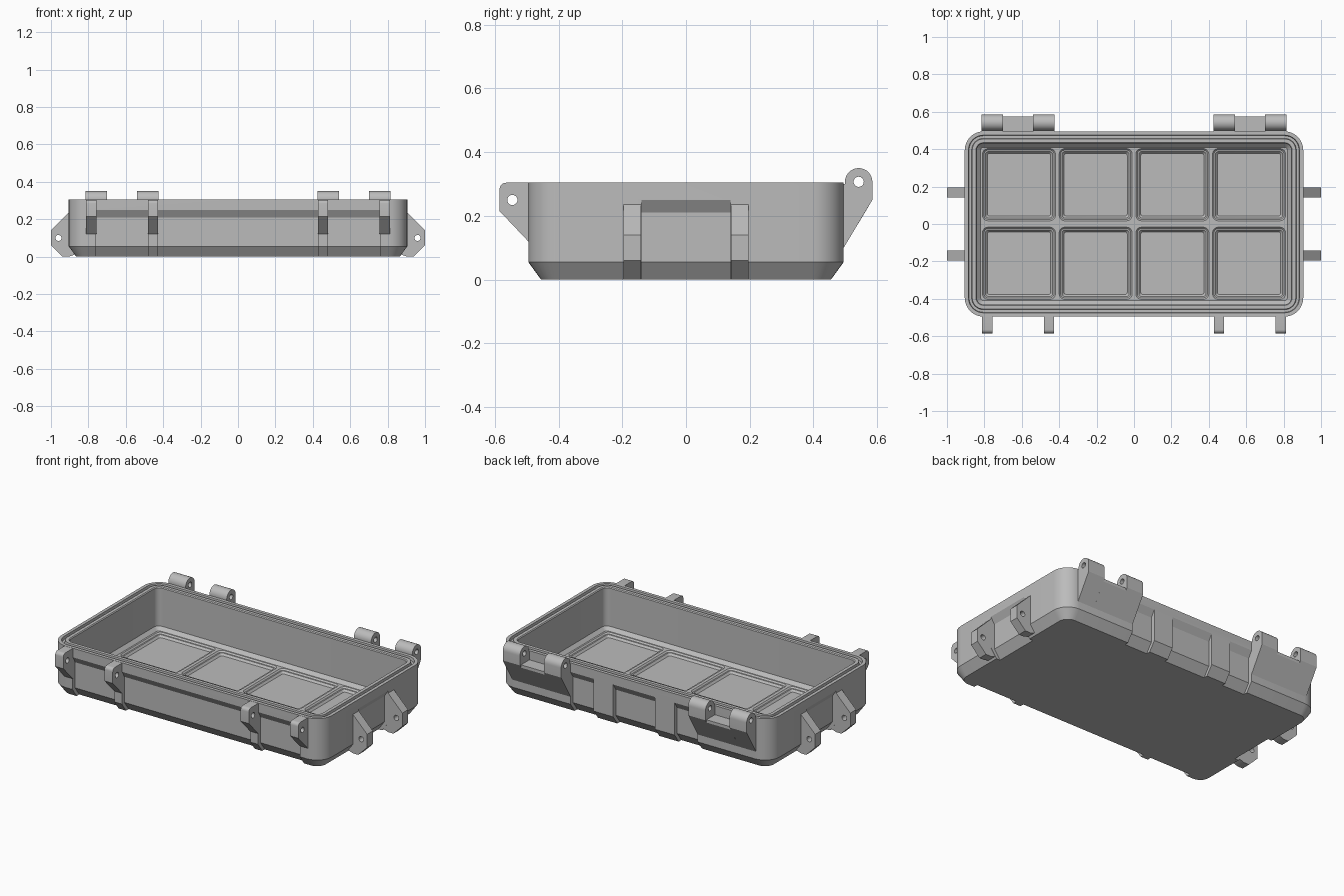
import bpy
import bmesh
from math import cos, sin, pi, radians
from mathutils import Matrix

if "Cube" in bpy.data.objects:
    bpy.data.objects.remove(bpy.data.objects["Cube"])

HALF_X, HALF_Y, TOP = 0.905, 0.495, 0.305
FRONT, BACK, LEFT, RIGHT = 0, pi, pi / 2, -pi / 2

grey = bpy.data.materials.new("mid_grey")
grey.use_nodes = True
color = (0.5, 0.5, 0.5, 1)
grey.diffuse_color = color
grey.node_tree.nodes["Principled BSDF"].inputs["Base Color"].default_value = color


def finish(name, bm, matrix=Matrix()):
    bmesh.ops.recalc_face_normals(bm, faces=bm.faces)
    mesh = bpy.data.meshes.new(name)
    bm.to_mesh(mesh)
    bm.free()
    mesh.transform(matrix)
    mesh.materials.append(grey)
    ob = bpy.data.objects.new(name, mesh)
    bpy.context.collection.objects.link(ob)
    return ob


def loft(name, hx, hy, radius, rings, center=(0, 0)):
    """Closed solid through rounded rectangles given as (inset, z)."""
    bm = bmesh.new()
    loops = []
    for inset, z in rings:
        r = max(radius - inset, 0.012)
        loop = []
        for i, (sx, sy) in enumerate([(1, 1), (-1, 1), (-1, -1), (1, -1)]):
            cx, cy = sx * (hx - inset - r), sy * (hy - inset - r)
            for k in range(9):
                a = (i + k / 8) * pi / 2
                loop.append(bm.verts.new((center[0] + cx + r * cos(a),
                                          center[1] + cy + r * sin(a), z)))
        loops.append(loop)
    for a, b in zip(loops, loops[1:]):
        for i in range(len(a)):
            j = (i + 1) % len(a)
            bm.faces.new((a[i], a[j], b[j], b[i]))
    bm.faces.new(loops[0])
    bm.faces.new(loops[-1])
    return finish(name, bm)


def prism(name, profile, side, u0, u1):
    """Extrude an (outward, z) profile along one wall from u0 to u1."""
    wall = HALF_Y if side in (FRONT, BACK) else HALF_X
    bm = bmesh.new()
    ends = [[bm.verts.new((u, -wall - d, z)) for d, z in profile] for u in (u0, u1)]
    for end in ends:
        bm.faces.new(end)
    for i in range(len(profile)):
        j = (i + 1) % len(profile)
        bm.faces.new((ends[0][i], ends[0][j], ends[1][j], ends[1][i]))
    return finish(name, bm, Matrix.Rotation(side, 4, "Z"))


def arc(cx, cz, r, start, stop, steps):
    return [(cx + r * cos(radians(start + (stop - start) * k / steps)),
             cz + r * sin(radians(start + (stop - start) * k / steps)))
            for k in range(steps + 1)]


def cut(ob, cutter):
    cutter.hide_render = True
    mod = ob.modifiers.new("cut", "BOOLEAN")
    mod.operation, mod.solver, mod.object = "DIFFERENCE", "EXACT", cutter
    bpy.context.view_layer.objects.active = ob
    bpy.ops.object.modifier_apply(modifier=mod.name)
    bpy.data.objects.remove(cutter)


def lug(name, profile, side, center, width, hole):
    """Bracket on a wall with a round pin hole."""
    ob = prism(name, profile, side, center - width / 2, center + width / 2)
    pin = arc(hole[0], hole[1], 0.016, 0, 345, 23)
    cut(ob, prism("pin_cutter", pin, side, center - width, center + width))
    parts.append(ob)


# Tray shell with chamfered base and a seal groove in the rim
tray = loft("tray_body", HALF_X, HALF_Y, 0.1, [
    (0.04, 0), (0, 0.055), (0, TOP), (0.02, TOP), (0.023, 0.287), (0.037, 0.287),
    (0.04, TOP), (0.06, TOP), (0.065, 0.3), (0.065, 0.07), (0.085, 0.05)])
parts = [tray]

# Eight stepped pockets in the floor
for x in (-0.615, -0.205, 0.205, 0.615):
    for y in (-0.21, 0.21):
        cut(tray, loft("pocket_cutter", 0.195, 0.193, 0.03,
                       [(0, 0.07), (0, 0.05), (0.008, 0.042), (0.016, 0.042), (0.026, 0.03)],
                       (x, y)))

# Recessed wall panels, leaving upright ribs between them
panel = [(0, 0.25), (-0.025, 0.21), (-0.025, 0.055), (-0.065, 0),
         (-0.065, -0.05), (0.1, -0.05), (0.1, 0.25)]
panels = [(FRONT, -0.76, -0.48), (FRONT, -0.43, 0.43), (FRONT, 0.48, 0.76),
          (BACK, -0.425, -0.27), (BACK, -0.14, 0.14), (BACK, 0.27, 0.425),
          (LEFT, -0.14, 0.14), (RIGHT, -0.14, 0.14)]
for side, u0, u1 in panels:
    cut(tray, prism("panel_cutter", panel, side, u0, u1))

# Latch lugs on the front
latch = [(-0.015, 0.12), (0, 0.12), (0.09, 0.215)] + arc(0.07, 0.284, 0.02, 0, 90, 5) + [(-0.015, 0.304)]
for x in (-0.785, -0.455, 0.455, 0.785):
    lug("latch_lug", latch, FRONT, x, 0.055, (0.05, 0.25))

# Hinge knuckles on the back with a filled wedge between each pair
knuckle = ([(-0.015, 0.1), (0, 0.1), (0.09, 0.25)] + arc(0.047, 0.307, 0.043, 0, 180, 16)
           + [(0.004, 0.3), (-0.015, 0.3)])
wedge = [(-0.015, 0.1), (0, 0.1), (0.08, 0.233), (0.08, 0.25), (-0.015, 0.25)]
for s in (-1, 1):
    for x in (0.4825, 0.7575):
        lug("hinge_knuckle", knuckle, BACK, s * x, 0.115, (0.047, 0.307))
    parts.append(prism("hinge_wedge", wedge, BACK, s * 0.62 - 0.082, s * 0.62 + 0.082))

# Carrying lugs on both ends
ear = [(-0.03, 0.01), (0.0, 0), (0.035, 0), (0.095, 0.06), (0.095, 0.14), (0, 0.235), (-0.03, 0.235)]
for side in (LEFT, RIGHT):
    for y in (-0.168, 0.168):
        lug("end_lug", ear, side, y, 0.055, (0.055, 0.1))

# Smooth the rounded surfaces and keep the edges sharp
bpy.ops.object.select_all(action="DESELECT")
for ob in parts:
    ob.select_set(True)
bpy.context.view_layer.objects.active = tray
bpy.ops.object.shade_smooth_by_angle(angle=radians(30))
